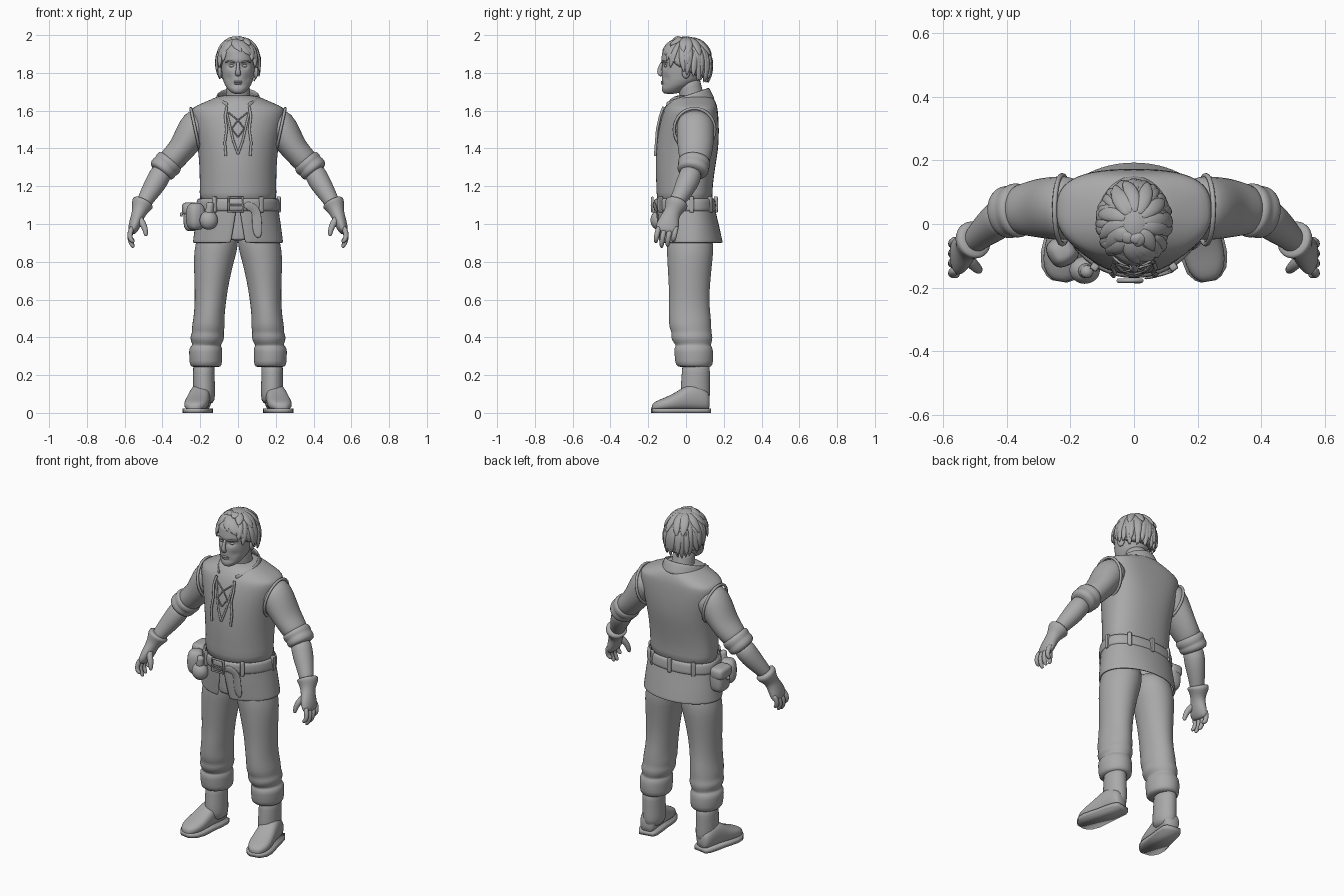
import bpy, bmesh, math, random
from mathutils import Vector as V

random.seed(4)
grey = bpy.data.materials.new("plain grey")
grey.diffuse_color = (0.4, 0.4, 0.4, 1)


def make(name, verts, faces, sub=1, solid=0):
    me = bpy.data.meshes.new(name)
    me.from_pydata([tuple(v) for v in verts], [], faces)
    bm = bmesh.new()
    bm.from_mesh(me)
    bmesh.ops.recalc_face_normals(bm, faces=bm.faces)
    for f in bm.faces:
        f.smooth = True
    bm.to_mesh(me)
    bm.free()
    me.materials.append(grey)
    ob = bpy.data.objects.new(name, me)
    bpy.context.collection.objects.link(ob)
    if solid:
        m = ob.modifiers.new("thick", 'SOLIDIFY')
        m.thickness, m.offset = solid, 0
    if sub:
        ob.modifiers.new("smooth", 'SUBSURF').levels = sub
        ob.modifiers["smooth"].render_levels = sub
    return ob


def loft(name, rings, closed=True, caps=True, sub=1, solid=0):
    n, m = len(rings[0]), len(rings)
    faces = [(i * n + j, i * n + (j + 1) % n, (i + 1) * n + (j + 1) % n, (i + 1) * n + j)
             for i in range(m - 1) for j in range(n if closed else n - 1)]
    if caps and closed:
        faces += [tuple(range(n)), tuple(range((m - 1) * n, m * n))]
    return make(name, [p for r in rings for p in r], faces, sub, solid)


def spow(v, e):
    return math.copysign(abs(v) ** e, v)


def ring(z, hx, yf, yb, xc=0, ym=None, nf=2, nb=2.4, n=28, gap=None):
    """Horizontal section with separate front and back depth; gap opens the front."""
    ym = (yf + yb) / 2 if ym is None else ym
    g, out = gap or 0, []
    for i in range(n):
        a = -math.pi / 2 + g + (2 * math.pi - 2 * g) * i / (n if gap is None else n - 1)
        c, s = math.cos(a), math.sin(a)
        e = 2 / (nf if s < 0 else nb)
        out.append(V((xc + hx * spow(c, e), ym + abs((yf if s < 0 else yb) - ym) * spow(s, e), z)))
    return out


def tube(name, pts, s=1, ref=lambda p: V((0, 1, 0)), n=12, sub=1):
    """Elliptic tube; each point is x, y, z, radius along ref, radius across."""
    P = [V((s * p[0], p[1], p[2])) for p in pts]
    rings = []
    for i, p in enumerate(P):
        t = (P[min(i + 1, len(P) - 1)] - P[max(i - 1, 0)]).normalized()
        u = ref(p)
        u = (u - t * u.dot(t)).normalized()
        v = t.cross(u)
        rings.append([p + u * pts[i][3] * math.cos(a) + v * pts[i][-1] * math.sin(a)
                      for a in (2 * math.pi * k / n for k in range(n))])
    return loft(name, rings, sub=sub)


def blob(name, loc, size, e=1.0, rot=0):
    rings = []
    for i in range(1, 10):
        b = -math.pi / 2 + math.pi * i / 10
        rings.append([])
        for k in range(16):
            a = 2 * math.pi * k / 16
            x = size[0] * spow(math.cos(b), e) * spow(math.cos(a), e)
            y = size[1] * spow(math.cos(b), e) * spow(math.sin(a), e)
            rings[-1].append(V((loc[0] + x * math.cos(rot) - y * math.sin(rot),
                                loc[1] + x * math.sin(rot) + y * math.cos(rot),
                                loc[2] + size[2] * spow(math.sin(b), e))))
    return loft(name, rings)


def cord(name, pts, r, cyclic=False):
    cu = bpy.data.curves.new(name, 'CURVE')
    cu.dimensions, cu.bevel_depth, cu.bevel_resolution = '3D', r, 2
    sp = cu.splines.new('POLY')
    sp.points.add(len(pts) - 1)
    for q, p in zip(sp.points, pts):
        q.co = (*p, 1)
    sp.use_cyclic_u = cyclic
    cu.materials.append(grey)
    bpy.context.collection.objects.link(bpy.data.objects.new(name, cu))


def prof(table, z):
    for a, b in zip(table, table[1:]):
        if a[0] <= z <= b[0]:
            f = (z - a[0]) / (b[0] - a[0])
            return [p + (q - p) * f for p, q in zip(a, b)]
    return list(table[0] if z < table[0][0] else table[-1])


# vest: z, half width, front, back, back squareness
VEST = [(.90, .235, -.14, .19, 2), (1.0, .222, -.15, .168, 2.1), (1.09, .208, -.157, .145, 2.2),
        (1.17, .203, -.157, .138, 2.2), (1.3, .205, -.162, .155, 2.3), (1.4, .213, -.16, .172, 2.5),
        (1.5, .232, -.147, .175, 2.8), (1.57, .247, -.132, .172, 3), (1.615, .247, -.115, .167, 3),
        (1.64, .19, -.10, .16, 2.6), (1.665, .13, -.08, .15, 2.2), (1.685, .09, -.05, .12, 2)]


def vest_ring(z, grow=0, gap=None):
    _, hx, yf, yb, nb = prof(VEST, z)
    return ring(z, hx + grow, yf - grow, yb + grow, ym=.03, nb=nb, gap=gap)


def chest(x, z, lift=.006):
    _, hx, yf, _, _ = prof(VEST, z)
    return V((x, .03 + (yf - .03) * math.sqrt(max(0, 1 - (x / hx) ** 2)) - lift, z))


loft("vest", [vest_ring(z) for z in (1.08, 1.17, 1.24, 1.3, 1.4, 1.46, 1.5, 1.57, 1.6, 1.618, 1.64, 1.665, 1.685)])
loft("vest_skirt", [vest_ring(z, 0, .004 + .15 * (1.12 - z) / .22) for z in (1.12, 1.06, 1.0, .95, .91, .9)],
     closed=False, solid=.012)
loft("inner_flap", [[V((x, -.128 + abs(x) * .2, z)) for x in (-.05, -.02, .02, .05)] for z in (1.1, 1.0, .91)],
     closed=False, solid=.008)

# belt, buckle, loops and hanging strap end
loft("belt", [vest_ring(z, g) for z, g in ((1.068, .004), (1.072, .014), (1.1, .015), (1.13, .015), (1.134, .004))],
     caps=False)
cord("buckle", [V((x, -.178, z)) for x, z in ((-.05, 1.065), (.025, 1.065), (.025, 1.14), (-.05, 1.14))], .007, True)
cord("buckle_pin", [V((-.05, -.18, 1.1)), V((.02, -.182, 1.1))], .005)
for a in (-140, -35, 35, 90, 140, 215 - 35):
    a = math.radians(a)
    x, c = .216 * math.sin(a), math.cos(a)
    y = .03 - (.202 if c > 0 else .128) * c
    blob("belt_loop", (x, y, 1.103), (.013, .012, .044), .4, a)
strap = [(.03, 1.105), (.08, 1.09), (.1, 1.06), (.1, 1.0), (.105, .95), (.108, .925)]
tube("strap_end", [(x, chest(x, z, .018)[1], z, .005, w) for (x, z), w in zip(strap, (.02, .026, .026, .027, .026, .008))])

# pouches on the hip
blob("square_pouch", (-.245, .02, 1.035), (.045, .06, .075), .6)
blob("pouch_flap", (-.252, .02, 1.08), (.046, .064, .035), .55)
blob("pouch_button", (-.3, .02, 1.05), (.008, .012, .012))
blob("side_pouch", (-.225, -.085, 1.04), (.05, .05, .075), .75, .5)
blob("round_bag", (-.155, -.145, 1.02), (.05, .045, .052))
tube("bag_neck", [(-.155, -.145, 1.05, .035), (-.15, -.15, 1.078, .016), (-.145, -.15, 1.12, .028)])

# standing collar, open at the front
rows = []
for hx, yf, yb, z0, k in ((.125, -.112, .15, 1.618, .26), (.113, -.115, .132, 1.65, .3), (.107, -.122, .118, 1.682, .34)):
    r = ring(0, hx, yf, yb, ym=.01, nb=2, gap=.5)
    rows.append([V((p.x, p.y, z0 + k * p.y)) for p in r])
loft("collar", rows, closed=False, solid=.012)

# chest opening, lacing and armhole trim
for s in (-1, 1):
    cord("neck_opening_edge", [chest(s * x, z, .002) for x, z in ((.062, 1.6), (.045, 1.53), (.025, 1.44), (0, 1.37))], .006)
    cord("lace", [chest(s * x, z, .012) for x, z in ((.06, 1.62), (.068, 1.57), (.06, 1.5), (.07, 1.43), (.064, 1.36))], .007)
    cord("cross_lace", [chest(s * x, z, .006) for x, z in ((.05, 1.59), (0, 1.55), (-.033, 1.505), (0, 1.46))], .004)
    hole = [2 * math.pi * k / 28 for k in range(28)]
    cord("armhole_trim", [V((s * (.226 + .024 * math.sin(a)), .045 + .108 * math.cos(a), 1.5 + .112 * math.sin(a)))
                          for a in hole], .008, True)

# arms: sleeve, rolled cuff, forearm, glove and fingers
for s in (-1, 1):
    tube("sleeve", [(.17, .05, 1.55, .095, .085), (.22, .05, 1.52, .102, .095), (.26, .05, 1.455, .1, .084),
                    (.3, .05, 1.395, .094, .071), (.345, .046, 1.345, .083, .069), (.385, .04, 1.305, .072, .066)], s, n=20)
    tube("rolled_cuff", [(.35, .045, 1.343, .07, .062), (.358, .044, 1.332, .086, .077), (.374, .042, 1.316, .088, .08),
                         (.384, .04, 1.306, .08, .072), (.392, .038, 1.297, .085, .078), (.408, .035, 1.278, .083, .074),
                         (.414, .033, 1.27, .06, .055)], s, n=20)
    tube("forearm", [(.39, .038, 1.3, .06, .058), (.425, .015, 1.235, .062, .06), (.455, -.01, 1.185, .056, .054),
                     (.49, -.04, 1.13, .043, .043), (.515, -.07, 1.08, .036, .036)], s, n=16)
    tube("glove", [(.498, -.045, 1.122, .05, .05), (.503, -.048, 1.112, .064, .061), (.51, -.054, 1.1, .062, .058),
                   (.52, -.068, 1.07, .045, .042), (.53, -.08, 1.045, .046, .036), (.545, -.095, 1.0, .062, .034),
                   (.558, -.104, .965, .062, .026), (.563, -.106, .95, .045, .015)], s, n=16)
    for i, drop in enumerate((.012, -.006, -.002, .016)):
        y, z = -.15 + .031 * i, .985 + drop * .5
        tube("finger", [(.556, y + .008, z, .016), (.574, y - .003, z - .04, .0155), (.572, y - .008, z - .07, .0145),
                        (.556, y - .01, z - .096 + drop, .012), (.551, y - .01, z - .101 + drop, .005)], s, n=8)
    tube("thumb", [(.53, -.1, 1.04, .022), (.505, -.13, 1.005, .02), (.49, -.142, .97, .016), (.487, -.147, .942, .012),
                   (.488, -.148, .935, .005)], s, n=8)

# legs: z, inner edge, outer edge, front, back
LEG = [(.24, .1, .24, -.03, .125), (.25, .083, .258, -.058, .143), (.3, .085, .258, -.06, .146), (.345, .08, .262, -.066, .143),
       (.355, .095, .242, -.05, .13), (.37, .082, .245, -.066, .136), (.4, .07, .257, -.082, .143), (.425, .077, .242, -.075, .135),
       (.45, .069, .246, -.09, .135), (.5, .072, .237, -.092, .133), (.56, .066, .23, -.092, .125), (.65, .055, .23, -.09, .125),
       (.75, .034, .233, -.097, .135), (.82, .016, .235, -.1, .142), (.88, -.002, .23, -.104, .148), (1.0, -.004, .2, -.1, .13)]
SHAFT = [(.04, .125, .23, -.02, .125), (.1, .12, .238, -.03, .128), (.15, .122, .238, -.028, .127), (.21, .124, .238, -.022, .127),
         (.28, .122, .24, -.022, .128)]
FOOT = [(0, .036, .1), (.025, .05, .13), (.08, .056, .16), (.13, .058, .145), (.175, .063, .112), (.23, .067, .085),
        (.275, .057, .068), (.3, .036, .055), (.31, .018, .04)]
d = V((.17, -1, 0)).normalized()
for s in (-1, 1):
    for part, table in (("trouser_leg", LEG), ("boot_shaft", SHAFT)):
        loft(part, [ring(z, (b - a) / 2, yf, yb, xc=s * (a + b) / 2, n=24, nb=2) for z, a, b, yf, yb in table])
    rings, outline = [], []
    for t, w, h in FOOT:
        c = V((.183, .125, 0)) + d * t
        rings.append([])
        for k in range(16):
            a = 2 * math.pi * k / 16
            p = c + V((-d.y, d.x, 0)) * w * spow(math.cos(a), .8)
            rings[-1].append(V((s * p.x, p.y, .012 + (h - .012) * (.5 + .5 * spow(math.sin(a), .75)))))
        for e in (1, -1):
            p = c + V((-d.y, d.x, 0)) * (w + .006) * e
            outline.insert(len(outline) if e > 0 else 0, V((s * p.x, p.y, 0)))
    loft("boot_foot", rings)
    up = [V((p.x, p.y, .024)) for p in outline]
    n = len(up)
    make("boot_sole", outline + up, [tuple(range(n)), tuple(range(n, 2 * n))]
         + [(i, (i + 1) % n, (i + 1) % n + n, i + n) for i in range(n)], sub=0)

# neck and head, with eye sockets pressed in
tube("neck", [(0, .045, 1.6, .075), (0, .035, 1.66, .066), (0, .02, 1.72, .062), (0, .01, 1.78, .065)], n=20)
HEAD = [(1.688, .022, -.112, -.06), (1.695, .036, -.124, -.03), (1.715, .055, -.129, .0), (1.735, .069, -.124, .035),
        (1.76, .079, -.128, .07), (1.8, .086, -.128, .09), (1.845, .09, -.128, .105), (1.87, .091, -.132, .108),
        (1.92, .088, -.124, .105), (1.965, .06, -.08, .075)]
rings = []
for i in range(30):
    z = 1.688 + .277 * i / 29
    _, hx, yf, yb = prof(HEAD, z)
    rings.append(ring(z, hx, yf, yb, n=40, nf=2.1, nb=2))
    for p in rings[-1]:
        if p.y < -.04:
            p.y += .017 * math.exp(-((abs(p.x) - .034) / .02) ** 2 - ((z - 1.838) / .014) ** 2)
            p.y += .008 * math.exp(-((abs(p.x) - .05) / .018) ** 2 - ((z - 1.77) / .02) ** 2)
loft("head", rings)
tube("nose", [(0, -.124, 1.862, .008, .009), (0, -.136, 1.83, .011, .009), (0, -.143, 1.806, .014, .014),
              (0, -.136, 1.79, .012, .018), (0, -.126, 1.785, .006, .01)], n=10)
for z, w in ((1.753, .026), (1.743, .022)):
    blob("lip", (0, -.125, z), (w, .009, .0055))
for s in (-1, 1):
    blob("eye", (s * .034, -.107, 1.837), (.015, .009, .008))
    tube("eyebrow", [(.014, -.129, 1.854, .004), (.035, -.127, 1.862, .006), (.058, -.112, 1.862, .005),
                     (.07, -.098, 1.852, .002)], s, n=8)
    blob("ear", (s * .094, .0, 1.805), (.012, .024, .036), 1, s * .3)

# hair: cap on a rounded skull shape plus pointed locks
LIM = [(0, 26), (40, 16), (62, -12), (90, -20), (115, -42), (180, -50)]


def scalp(az, el, k=1.0):
    a, e = math.radians(az), math.radians(el)
    c = math.cos(e if e > 0 else e * .6)
    return V((k * .115 * c * math.sin(a), .002 - k * .135 * c * math.cos(a), 1.86 + k * .135 * math.sin(e)))


def lim(az):
    return prof(LIM, abs((az + 180) % 360 - 180))[1]


loft("hair_cap", [[scalp(az, lim(az) + (88 - lim(az)) * t / 9, .96) for az in range(0, 360, 10)] for t in range(10)],
     solid=.008)


def lock(az, el0, el1, turn, w, flick):
    pts = []
    for i, f in enumerate((0, .25, .5, .75, .92, 1)):
        p = scalp(az + turn * f, el0 + (el1 - el0) * f, .965 + flick * f ** 3)
        pts.append((*p, (.004, .011, .013, .011, .007, .001)[i], w * (.4, .85, 1, .8, .4, .05)[i]))
    tube("hair_lock", pts, ref=lambda p: p - V((0, 0, 1.85)), n=8)


for az in range(50, 315, 13):
    lock(az, 50, lim(az) - random.uniform(0, 9), random.uniform(-14, 14), .022, random.uniform(.02, .07))
for az in range(5, 360, 24):
    lock(az, 76, max(12, lim(az) + 38), random.uniform(-25, 25), .027, random.uniform(.04, .09))
for az in range(95, 275, 18):
    lock(az, 25, lim(az) + random.uniform(6, 18), random.uniform(-12, 12), .02, random.uniform(.06, .12))
for az, el1, turn in ((-25, 22, 35), (-22, 14, 58), (-15, 8, 68), (-8, -2, 72), (-30, 18, -18), (-35, 4, -28)):
    lock(az, 66, el1, turn, .027, .05)
